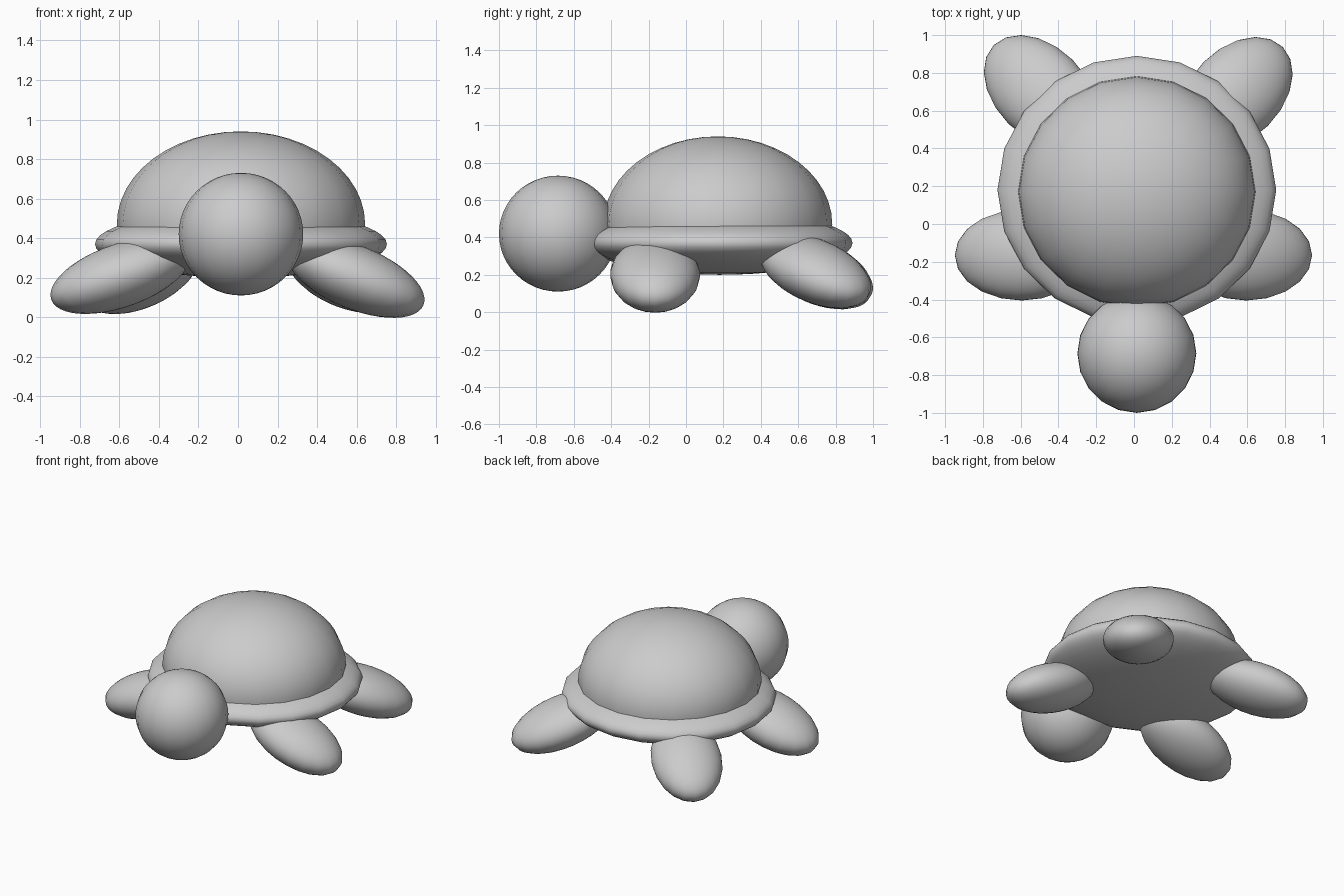
import bpy, bmesh
from math import radians
from mathutils import Matrix, Vector

if "Cube" in bpy.data.objects:
    bpy.data.objects.remove(bpy.data.objects["Cube"])


def ellipsoid(name, centre, radii, tilt=0, yaw=0, cut=None):
    """Smooth 20-sided ellipsoid; optionally cut flat below local height `cut`."""
    bm = bmesh.new()
    bmesh.ops.create_uvsphere(bm, u_segments=20, v_segments=24, radius=1)
    if cut is not None:
        geom = bm.verts[:] + bm.edges[:] + bm.faces[:]
        res = bmesh.ops.bisect_plane(bm, geom=geom, plane_co=(0, 0, cut),
                                     plane_no=(0, 0, -1), clear_outer=True)
        rim = [e for e in res["geom_cut"] if isinstance(e, bmesh.types.BMEdge)]
        bmesh.ops.contextual_create(bm, geom=rim)
    m = (Matrix.Translation(Vector(centre))
         @ Matrix.Rotation(radians(yaw), 4, 'Z')
         @ Matrix.Rotation(radians(tilt), 4, 'Y')
         @ Matrix.Diagonal((*radii, 1)))
    bmesh.ops.transform(bm, matrix=m, verts=bm.verts)
    bmesh.ops.recalc_face_normals(bm, faces=bm.faces)
    me = bpy.data.meshes.new(name)
    bm.to_mesh(me)
    bm.free()
    ob = bpy.data.objects.new(name, me)
    bpy.context.collection.objects.link(ob)
    bpy.ops.object.select_all(action='DESELECT')
    ob.select_set(True)
    bpy.context.view_layer.objects.active = ob
    bpy.ops.object.shade_smooth_by_angle(angle=radians(40))
    return ob


# Domed shell and the flattened body that forms its rim and belly
ellipsoid("shell_dome", (0.015, 0.17, 0.47), (0.628, 0.612, 0.47), cut=-0.1)
ellipsoid("body_rim", (0.015, 0.18, 0.37), (0.738, 0.71, 0.17))

# Head
ellipsoid("head", (0.015, -0.685, 0.42), (0.315, 0.315, 0.31))

# Flippers: long axis slopes down and outward along the yaw direction
FLIPPER = (0.37, 0.24, 0.16)
ellipsoid("front_leg_right", (0.595, -0.165, 0.20), FLIPPER, tilt=22, yaw=0)
ellipsoid("front_leg_left", (-0.595, -0.165, 0.21), FLIPPER, tilt=19, yaw=180)
ellipsoid("rear_leg_right", (0.54, 0.69, 0.22), FLIPPER, tilt=21, yaw=45)
ellipsoid("rear_leg_left", (-0.495, 0.70, 0.215), FLIPPER, tilt=21, yaw=135)
